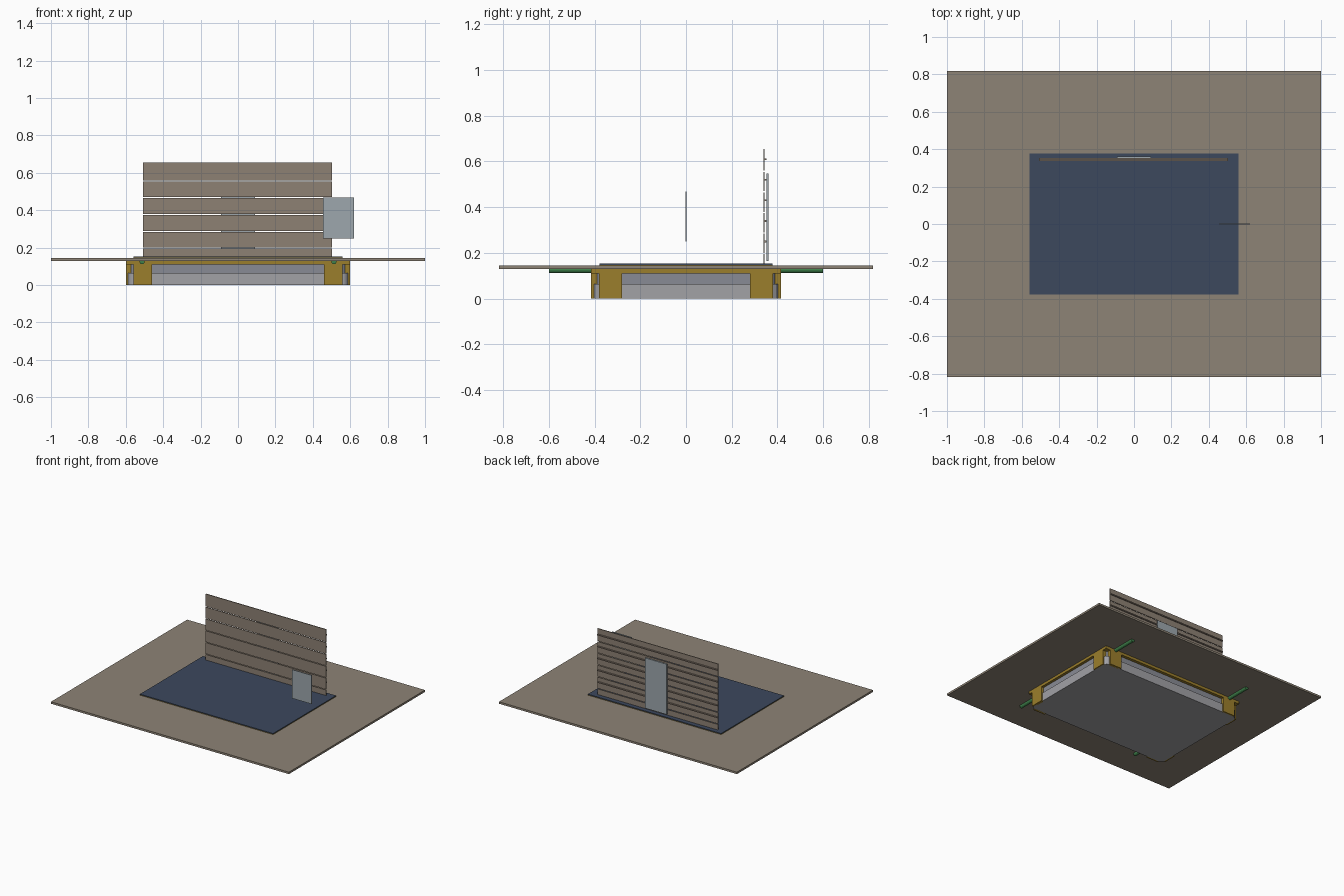
import bpy, bmesh, math

if "Cube" in bpy.data.objects:
    bpy.data.objects.remove(bpy.data.objects["Cube"])


def mat(name, r, g, b):
    m = bpy.data.materials.new(name)
    m.diffuse_color = (r, g, b, 1)
    m.use_nodes = True
    m.node_tree.nodes["Principled BSDF"].inputs["Base Color"].default_value = m.diffuse_color
    return m


YELLOW = mat("ochre", 0.33, 0.21, 0.025)
STONE = mat("stone", 0.27, 0.23, 0.18)
NAVY = mat("navy", 0.045, 0.065, 0.11)
WOOD = mat("weathered_wood", 0.27, 0.22, 0.175)
GLASS = mat("pale_panel", 0.34, 0.39, 0.42)
GREEN = mat("green", 0.05, 0.22, 0.07)
LIGHT = mat("light_grey", 0.36, 0.36, 0.38)
DARK = mat("blue_grey", 0.25, 0.26, 0.30)


def prism(name, outline, z0, z1, material):
    bm = bmesh.new()
    face = bm.faces.new([bm.verts.new((x, y, z0)) for x, y in outline])
    top = bmesh.ops.extrude_face_region(bm, geom=[face])["geom"]
    for v in top:
        if isinstance(v, bmesh.types.BMVert):
            v.co.z = z1
    bmesh.ops.recalc_face_normals(bm, faces=bm.faces)
    me = bpy.data.meshes.new(name)
    bm.to_mesh(me)
    bm.free()
    me.materials.append(material)
    ob = bpy.data.objects.new(name, me)
    bpy.context.collection.objects.link(ob)
    return ob


def box(name, x0, x1, y0, y1, z0, z1, material):
    return prism(name, [(x0, y0), (x1, y0), (x1, y1), (x0, y1)], z0, z1, material)


def mirror_xy(ob):
    m = ob.modifiers.new("four_corners", "MIRROR")
    m.use_axis = (True, True, False)
    m.use_mirror_merge = False


def rounded(w, d, r, n=4):
    pts = []
    for i, (sx, sy) in enumerate([(1, 1), (-1, 1), (-1, -1), (1, -1)]):
        for k in range(n + 1):
            a = math.pi / 2 * (i + k / n)
            pts.append((sx * (w - r) + r * math.cos(a), sy * (d - r) + r * math.sin(a)))
    return pts


# Ground slab and the dark sheet laid on it
box("slab", -1, 1, -0.817, 0.817, 0.13, 0.145, STONE)
box("sheet_backing", -0.56, 0.56, -0.378, 0.378, 0.145, 0.148, YELLOW)
box("floor_sheet", -0.56, 0.56, -0.378, 0.378, 0.148, 0.153, NAVY)

# Base below the slab: stepped grey tray with an ochre rim
prism("lower_tray", rounded(0.59, 0.403, 0.035), 0, 0.065, LIGHT)
prism("upper_tray", rounded(0.58, 0.393, 0.035), 0.065, 0.112, DARK)
box("rim", -0.6, 0.6, -0.415, 0.415, 0.11, 0.13, YELLOW)

# Corner brackets: two flanges with a notch between them
mirror_xy(box("bracket_front_flange", 0.46, 0.56, 0.395, 0.415, 0, 0.11, YELLOW))
mirror_xy(box("bracket_side_flange", 0.58, 0.6, 0.28, 0.38, 0, 0.11, YELLOW))
mirror_xy(prism("bracket_head", [(0.46, 0.28), (0.6, 0.28), (0.6, 0.38), (0.56, 0.38),
                                 (0.56, 0.415), (0.46, 0.415)], 0.065, 0.11, YELLOW))

# Green pins sticking out front and back under the slab
bpy.ops.mesh.primitive_cylinder_add(vertices=12, radius=0.014, depth=0.22,
                                    location=(0, 0, 0), rotation=(math.pi / 2, 0, 0))
pin = bpy.context.object
bpy.ops.object.transform_apply(rotation=True)
pin.name = "pin"
for v in pin.data.vertices:
    v.co.x += 0.513
    v.co.y += 0.49
    v.co.z += 0.126
pin.data.materials.append(GREEN)
mirror_xy(pin)

# Back wall of horizontal boards with thin gaps
edges = [0.153, 0.2, 0.29, 0.38, 0.47, 0.56, 0.655]
for i, (a, b) in enumerate(zip(edges, edges[1:])):
    gap = 0.005 if i < 5 else 0
    box(f"wall_board_{i + 1}", -0.508, 0.503, 0.338, 0.344, a, b - gap, WOOD)

# Thin battens behind the boards
for i in range(5):
    z = 0.25 + 0.09 * i
    box(f"wall_batten_{i + 1}", -0.508, 0.503, 0.344, 0.352, z - 0.004, z + 0.004, WOOD)

# Upright panel on the back, and the free panel at the right side
box("back_panel", -0.09, 0.09, 0.352, 0.361, 0.165, 0.547, GLASS)
box("side_panel", 0.455, 0.62, -0.003, 0.003, 0.25, 0.468, GLASS)
